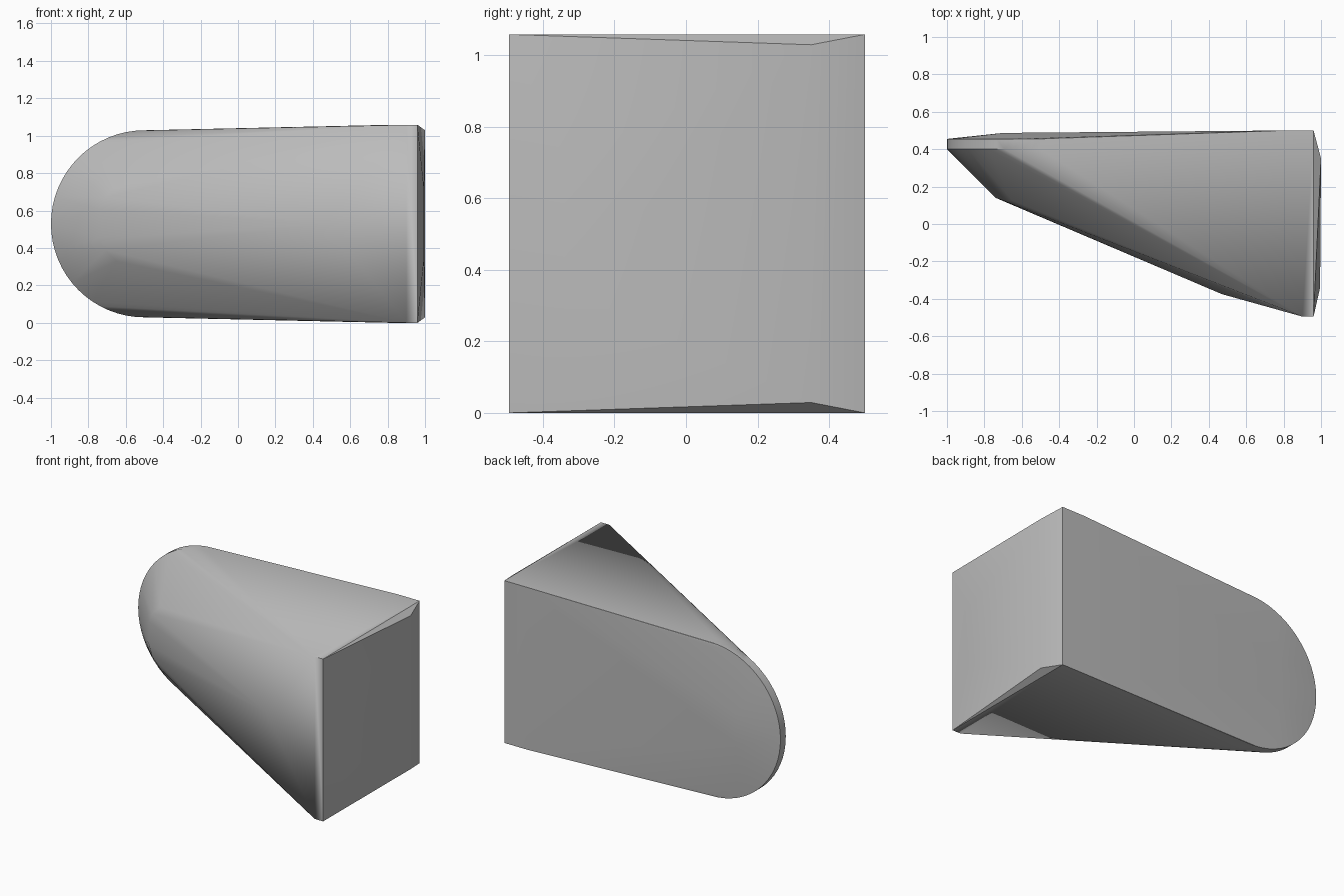
import bpy
import bmesh
import math

cube = bpy.data.objects.get("Cube")
if cube:
    bpy.data.objects.remove(cube, do_unlink=True)

MID = 0.529    # mirror height of the wedge
HALF = 0.529   # half height at the tall end
RADIUS = 0.5   # rounded nose

grey = bpy.data.materials.new("plain grey")
grey.use_nodes = True
colour = (0.5, 0.5, 0.5, 1)
grey.diffuse_color = colour
grey.node_tree.nodes["Principled BSDF"].inputs["Base Color"].default_value = colour

bm = bmesh.new()


def mirrored(x, y, h):
    """Add a point above and below the middle height."""
    for side in (1, -1):
        bm.verts.new((x, y, MID + side * h))


# Tall square end
for x, y in ((0.96, 0.5), (0.8, 0.5), (0.96, -0.495), (0.9, -0.495)):
    mirrored(x, y, HALF)

# Slightly bulged end face
mirrored(1.0, 0.35, RADIUS)
mirrored(0.995, -0.34, 0.18)
mirrored(0.99, -0.2, 0.32)

# Rounded nose rim, front and back edges
steps = 32
for i in range(steps + 1):
    a = math.pi * (0.5 + i / steps)
    for y in (0.4, 0.455):
        bm.verts.new((-0.5 + RADIUS * math.cos(a), y, MID + RADIUS * math.sin(a)))

# Shallow back bulge
mirrored(-0.7, 0.487, 0.1)

# Sloping front: nose facet and ridge point
for x, y, h in ((-0.74, 0.14, 0.075), (-0.71, 0.13, 0.14), (-0.65, 0.125, 0.2)):
    mirrored(x, y, h)
bm.verts.new((0.47, -0.375, MID))

# Wrap the points in one convex skin
hull = bmesh.ops.convex_hull(bm, input=bm.verts)
spare = {g for g in hull["geom_interior"] + hull["geom_unused"]
         if isinstance(g, bmesh.types.BMVert)}
bmesh.ops.delete(bm, geom=list(spare), context="VERTS")
bmesh.ops.recalc_face_normals(bm, faces=bm.faces)

mesh = bpy.data.meshes.new("rounded_wedge")
bm.to_mesh(mesh)
bm.free()
mesh.materials.append(grey)
wedge = bpy.data.objects.new("rounded_wedge", mesh)
bpy.context.collection.objects.link(wedge)

# Soft facets, crisp outer edges
bpy.ops.object.select_all(action="DESELECT")
wedge.select_set(True)
bpy.context.view_layer.objects.active = wedge
bpy.ops.object.shade_smooth_by_angle(angle=math.radians(30))
